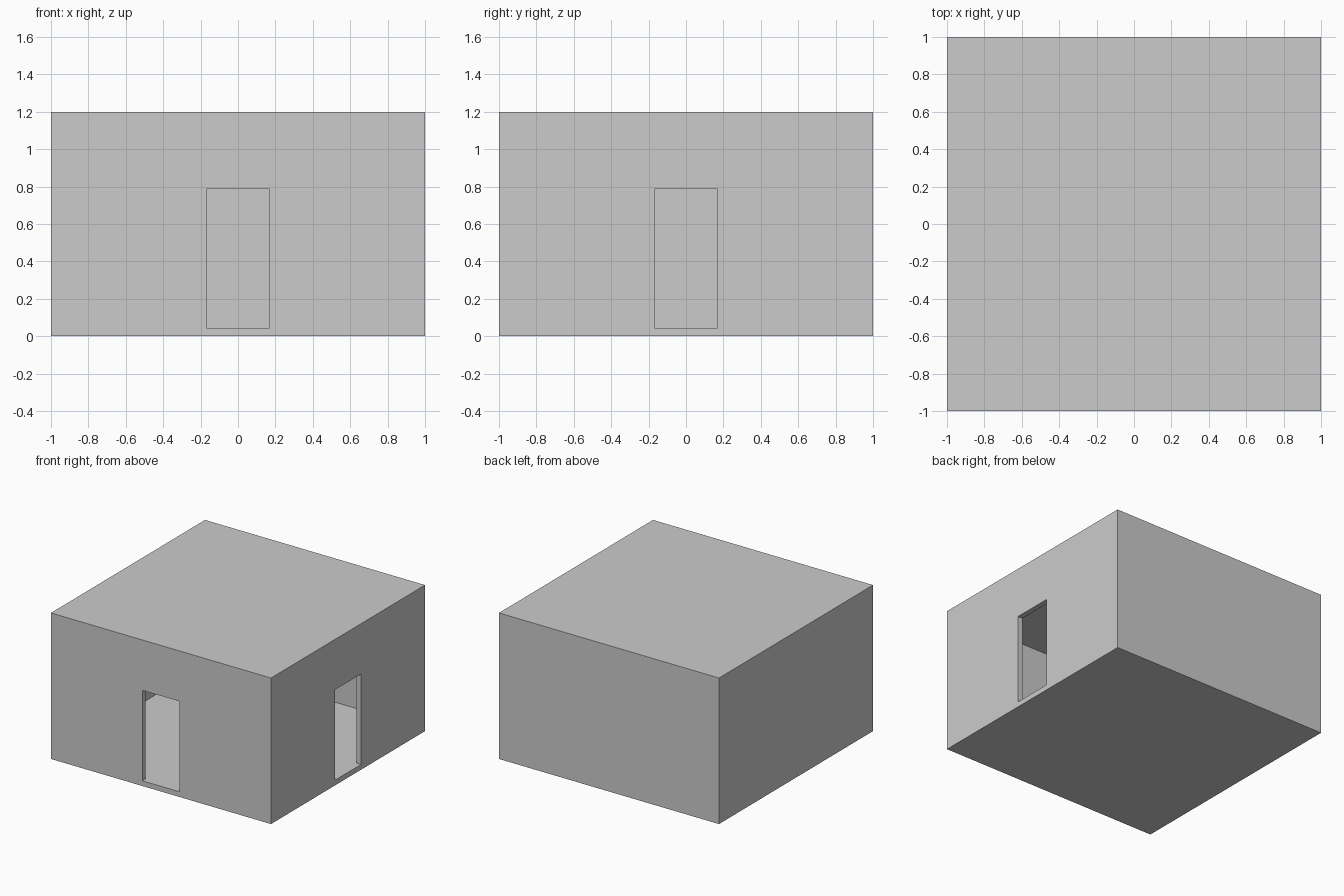
import bpy

if "Cube" in bpy.data.objects:
    bpy.data.objects.remove(bpy.data.objects["Cube"])

T = 0.043                 # wall, floor and ceiling thickness
H = 1.2                   # overall height
DOOR_HALF, DOOR_TOP = 0.169, 0.786


def box(name, lo, hi):
    """Axis-aligned box between two corners."""
    mid = [(a + b) / 2 for a, b in zip(lo, hi)]
    bpy.ops.mesh.primitive_cube_add(size=1, location=mid)
    ob = bpy.context.object
    ob.name = name
    ob.scale = [b - a for a, b in zip(lo, hi)]
    bpy.ops.object.transform_apply(location=True, rotation=True, scale=True)
    return ob


# Outer shell of the room
room = box("room_shell", (-1, -1, 0), (1, 1, H))

# Hollow interior, then a doorway in the front and right walls, flush with the floor
cutters = [
    box("interior_cutter", (-1 + T, -1 + T, T), (1 - T, 1 - T, H - T)),
    box("front_door_cutter", (-DOOR_HALF, -1.1, T), (DOOR_HALF, -0.8, DOOR_TOP)),
    box("right_door_cutter", (0.8, -DOOR_HALF, T), (1.1, DOOR_HALF, DOOR_TOP)),
]

bpy.context.view_layer.objects.active = room
for cutter in cutters:
    mod = room.modifiers.new(cutter.name, 'BOOLEAN')
    mod.operation = 'DIFFERENCE'
    mod.solver = 'EXACT'
    mod.object = cutter
    bpy.ops.object.modifier_apply(modifier=mod.name)

# Cutters are no longer needed once applied
for cutter in cutters:
    bpy.data.objects.remove(cutter, do_unlink=True)
